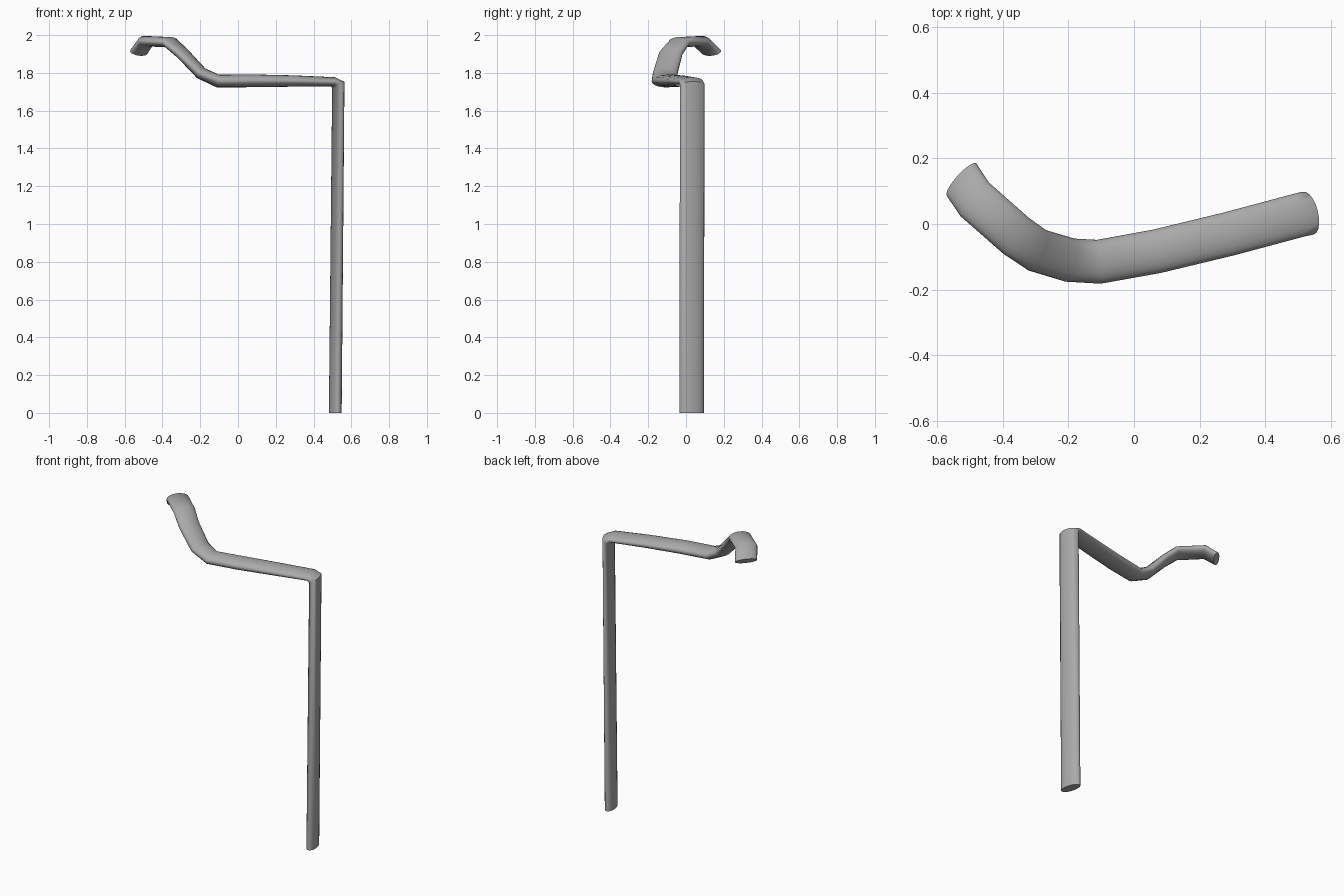
import bpy, bmesh, math
from mathutils import Vector

cube = bpy.data.objects.get("Cube")
if cube:
    bpy.data.objects.remove(cube)

SIDES = 20
HALF_WIDTH = 0.067

# Path stations: centre, heading of the wide axis in degrees, half thickness
STATIONS = [
    ((0.515, 0.03, 0), 104, 0.031),
    ((0.531, 0.033, 1.737), 104, 0.034),
    ((0.503, 0.027, 1.753), 104, 0.025),
    ((0.29, -0.03, 1.757), 104, 0.03),
    ((0.07, -0.083, 1.758), 101, 0.034),
    ((-0.107, -0.115, 1.757), 95, 0.034),
    ((-0.195, -0.11, 1.798), 78, 0.033),
    ((-0.295, -0.08, 1.904), 66, 0.031),
    ((-0.36, -0.035, 1.962), 54, 0.029),
    ((-0.485, 0.075, 1.968), 50, 0.029),
    ((-0.525, 0.135, 1.911), 48, 0.027),
]


def tangent(points, i):
    """Average direction of the segments meeting at a station."""
    t = Vector()
    if i > 0:
        t += (points[i] - points[i - 1]).normalized()
    if i < len(points) - 1:
        t += (points[i + 1] - points[i]).normalized()
    return t


# Bent flattened tube: post, arm and hooked tip in one sweep
bm = bmesh.new()
points = [Vector(s[0]) for s in STATIONS]
rings = []
for i, (_, heading, half_thick) in enumerate(STATIONS):
    a = math.radians(heading)
    wide = Vector((math.cos(a), math.sin(a), 0))
    thin = wide.cross(tangent(points, i)).normalized()
    ring = []
    for k in range(SIDES):
        u = math.tau * k / SIDES
        ring.append(bm.verts.new(points[i] + wide * HALF_WIDTH * math.cos(u)
                                 + thin * half_thick * math.sin(u)))
    rings.append(ring)

for low, high in zip(rings, rings[1:]):
    for k in range(SIDES):
        n = (k + 1) % SIDES
        bm.faces.new((low[k], low[n], high[n], high[k]))
bm.faces.new(rings[0])
bm.faces.new(rings[-1])
bmesh.ops.recalc_face_normals(bm, faces=bm.faces)

mesh = bpy.data.meshes.new("bent_pole")
bm.to_mesh(mesh)
bm.free()
pole = bpy.data.objects.new("bent_pole", mesh)
bpy.context.collection.objects.link(pole)

# Plain grey finish
grey = bpy.data.materials.new("plain_grey")
grey.use_nodes = True
colour = (0.4, 0.4, 0.4, 1)
grey.diffuse_color = colour
grey.node_tree.nodes["Principled BSDF"].inputs["Base Color"].default_value = colour
mesh.materials.append(grey)

# Smooth sides, crisp end rims
bpy.ops.object.select_all(action="DESELECT")
pole.select_set(True)
bpy.context.view_layer.objects.active = pole
bpy.ops.object.shade_smooth_by_angle(angle=math.radians(50))
